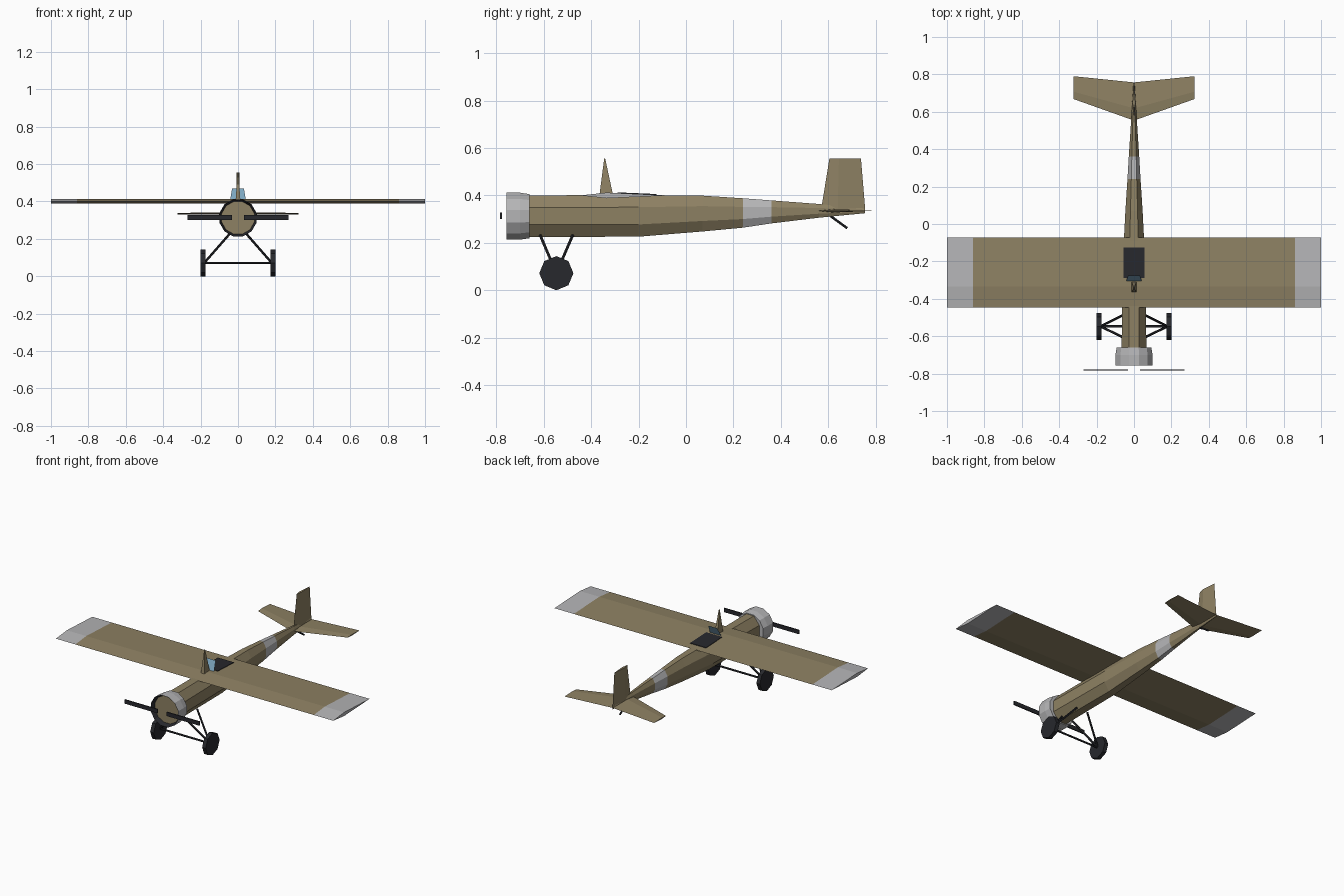
import bpy, bmesh, math
from mathutils import Vector

if "Cube" in bpy.data.objects:
    bpy.data.objects.remove(bpy.data.objects["Cube"])


def material(name, rgb):
    m = bpy.data.materials.new(name)
    m.diffuse_color = (*rgb, 1)
    m.use_nodes = True
    m.node_tree.nodes["Principled BSDF"].inputs["Base Color"].default_value = m.diffuse_color
    return m


TAN = material("tan_fabric", (0.27, 0.22, 0.125))
SILVER = material("silver", (0.46, 0.46, 0.47))
DARK = material("dark", (0.02, 0.021, 0.026))
BLUE = material("glass_blue", (0.2, 0.38, 0.52))


def loft(name, rings, mat, caps=True):
    """Skin a list of closed cross-sections with flat faces."""
    bm = bmesh.new()
    vs = [[bm.verts.new(p) for p in r] for r in rings]
    n = len(rings[0])
    for a, b in zip(vs, vs[1:]):
        for i in range(n):
            j = (i + 1) % n
            bm.faces.new((a[i], a[j], b[j], b[i]))
    if caps:
        bm.faces.new(vs[0])
        if len(vs) > 1:
            bm.faces.new(vs[-1])
        bmesh.ops.recalc_face_normals(bm, faces=bm.faces)
    me = bpy.data.meshes.new(name)
    bm.to_mesh(me)
    bm.free()
    me.materials.append(mat)
    ob = bpy.data.objects.new(name, me)
    bpy.context.collection.objects.link(ob)
    return ob


def oval(y, rx, z0, z1, n=8):
    zc, rz = (z0 + z1) / 2, (z1 - z0) / 2
    k = 1 / math.cos(math.pi / n)
    angles = [2 * math.pi * (i + 0.5) / n for i in range(n)]
    return [(rx * k * math.cos(a), y, zc + rz * k * math.sin(a)) for a in angles]


def rod(name, p, q, r, mat=DARK, n=6, phase=0.0):
    p, q = Vector(p), Vector(q)
    rot = (q - p).to_track_quat('Z', 'Y')
    ring = [rot @ Vector((r * math.cos(2 * math.pi * i / n + phase),
                          r * math.sin(2 * math.pi * i / n + phase), 0)) for i in range(n)]
    return loft(name, [[p + v for v in ring], [q + v for v in ring]], mat)


def box(name, x0, x1, y0, y1, z0, z1, mat):
    return loft(name, [[(x0, y0, z), (x1, y0, z), (x1, y1, z), (x0, y1, z)] for z in (z0, z1)], mat)


# Fuselage: y, half width, bottom, top
st = [(-0.70, 0.067, 0.225, 0.40), (-0.2, 0.06, 0.226, 0.402), (0.07, 0.046, 0.248, 0.399),
      (0.24, 0.035, 0.264, 0.388), (0.36, 0.028, 0.282, 0.379), (0.56, 0.015, 0.306, 0.364),
      (0.755, 0.003, 0.325, 0.345)]
sections = [oval(*s) for s in st]
loft("fuselage_front", sections[:4], TAN)
loft("fuselage_band", sections[3:5], SILVER)
loft("fuselage_rear", sections[4:], TAN)

# Engine cowl with dark lining and firewall disc
ZC = 0.3125


def circle(y, r):
    return oval(y, r, ZC - r, ZC + r, 12)


loft("engine_cowl", [circle(-0.66, 0.066), circle(-0.66, 0.093), circle(-0.70, 0.099),
                     circle(-0.757, 0.099)], SILVER, caps=False)
loft("cowl_lining", [circle(-0.757, 0.099), circle(-0.725, 0.086)], DARK, caps=False)
loft("firewall", [circle(-0.73, 0.087), circle(-0.72, 0.087)], TAN)


# Wing with silver tips
def wing_section(x):
    return [(x, -0.447, 0.4), (x, -0.335, 0.412), (x, -0.073, 0.4), (x, -0.335, 0.388)]


loft("wing", [wing_section(-0.86), wing_section(0.86)], TAN)
for s, side in ((-1, "left"), (1, "right")):
    loft(f"{side}_wing_tip", [wing_section(s * 0.86), wing_section(s)], SILVER)


# Tailplane and fin
def tail_section(x, y0, y1, t):
    yc = y0 + 0.32 * (y1 - y0)
    return [(x, y0, 0.335), (x, yc, 0.335 + t), (x, y1, 0.335), (x, yc, 0.335 - t)]


loft("tailplane", [tail_section(-0.323, 0.668, 0.79, 0.004), tail_section(0, 0.553, 0.757, 0.007),
                   tail_section(0.323, 0.668, 0.79, 0.004)], TAN)


def fin_section(z, y0, yc, y1, t):
    return [(0, y0, z), (t, yc, z), (0, y1, z), (-t, yc, z)]


loft("fin", [fin_section(0.34, 0.57, 0.64, 0.756, 0.011),
             fin_section(0.556, 0.605, 0.645, 0.738, 0.008)], TAN)
rod("tail_skid", (0, 0.60, 0.32), (0, 0.68, 0.262), 0.006)

# Cockpit opening, windshield and kingpost
loft("cockpit", [[(x, -0.29, 0.398), (x, -0.29, 0.413), (x, -0.125, 0.406), (x, -0.125, 0.398)]
                 for x in (-0.057, 0.057)], DARK)
loft("windshield", [[(-0.042, -0.308, 0.405), (0.042, -0.308, 0.405),
                     (0.032, -0.275, 0.468), (-0.032, -0.275, 0.468)]], BLUE)
loft("kingpost", [[(-w, y0, z), (w, y0, z), (w, y1, z), (-w, y1, z)]
                  for w, y0, y1, z in ((0.013, -0.365, -0.308, 0.402),
                                       (0.002, -0.345, -0.341, 0.556))], TAN)

# Undercarriage and propeller
HUB_Y, HUB_Z = -0.547, 0.072
rod("axle", (-0.19, HUB_Y, HUB_Z), (0.19, HUB_Y, HUB_Z), 0.006)
for s, side in ((-1, "left"), (1, "right")):
    rod(f"{side}_wheel", (s * 0.175, HUB_Y, HUB_Z), (s * 0.2, HUB_Y, HUB_Z), 0.072, n=8)
    for y, end in ((-0.615, "front"), (-0.478, "rear")):
        rod(f"{side}_{end}_strut", (s * 0.04, y, 0.232), (s * 0.18, HUB_Y, HUB_Z), 0.0065)
    box(f"{side}_propeller_blade", s * 0.033, s * 0.27, -0.784, -0.777, 0.301, 0.327, DARK)
